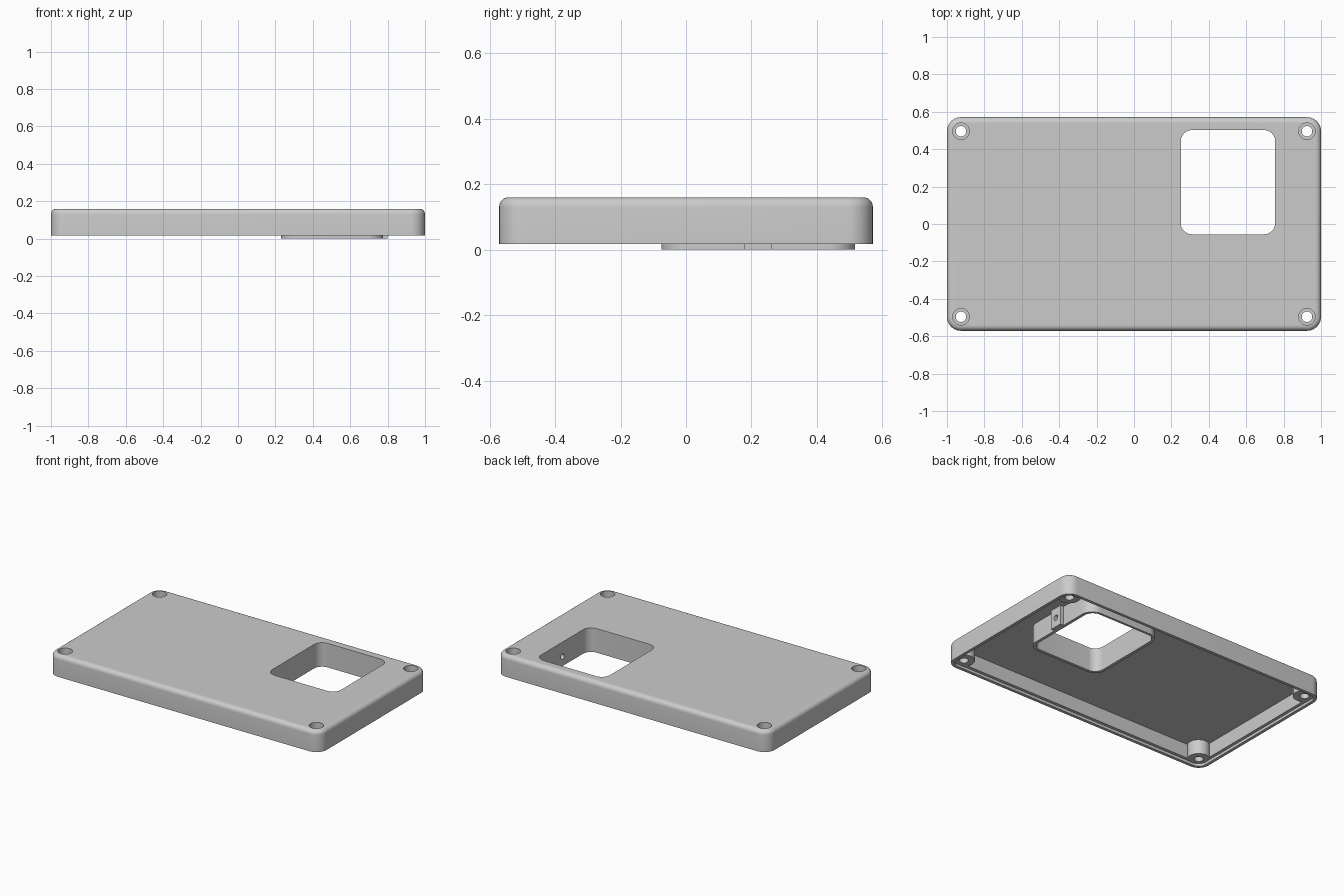
import bpy, bmesh, math
from mathutils import Matrix

if "Cube" in bpy.data.objects:
    bpy.data.objects.remove(bpy.data.objects["Cube"], do_unlink=True)

grey = bpy.data.materials.new("plain_grey")
grey.use_nodes = True
COLOUR = (0.6, 0.6, 0.6, 1)
grey.diffuse_color = COLOUR
grey.node_tree.nodes["Principled BSDF"].inputs["Base Color"].default_value = COLOUR

RIM, STEP, CEILING, TOP = 0.017, 0.035, 0.13, 0.16
HALF_X, HALF_Y, CORNER = 1.0, 0.571, 0.075


def finish(name, bm):
    bmesh.ops.recalc_face_normals(bm, faces=bm.faces)
    mesh = bpy.data.meshes.new(name)
    bm.to_mesh(mesh)
    bm.free()
    mesh.materials.append(grey)
    obj = bpy.data.objects.new(name, mesh)
    bpy.context.collection.objects.link(obj)
    return obj


def loft(name, rings):
    """Closed solid through rings of points, capped at both ends."""
    bm = bmesh.new()
    rings = [[bm.verts.new(p) for p in ring] for ring in rings]
    n = len(rings[0])
    for low, high in zip(rings, rings[1:]):
        for i in range(n):
            j = (i + 1) % n
            bm.faces.new((low[i], low[j], high[j], high[i]))
    bm.faces.new(rings[0])
    bm.faces.new(rings[-1])
    return finish(name, bm)


def rounded_block(name, x0, x1, y0, y1, radius, levels, steps=10):
    """Rounded rectangle lofted through (height, inset) levels."""
    corners = ((x1 - radius, y1 - radius), (x0 + radius, y1 - radius),
               (x0 + radius, y0 + radius), (x1 - radius, y0 + radius))
    rings = []
    for z, inset in levels:
        ring = []
        for quarter, (cx, cy) in enumerate(corners):
            for i in range(steps + 1):
                a = (quarter + i / steps) * math.pi / 2
                ring.append((cx + (radius - inset) * math.cos(a),
                             cy + (radius - inset) * math.sin(a), z))
        rings.append(ring)
    return loft(name, rings)


def turned(name, x, y, levels, sides=40):
    """Round solid through (height, radius) levels."""
    angles = [math.tau * i / sides for i in range(sides)]
    return loft(name, [[(x + r * math.cos(a), y + r * math.sin(a), z) for a in angles]
                       for z, r in levels])


def combine(target, tool, operation):
    mod = target.modifiers.new(tool.name, "BOOLEAN")
    mod.object, mod.operation, mod.solver = tool, operation, "MANIFOLD"
    bpy.context.view_layer.objects.active = target
    bpy.ops.object.modifier_apply(modifier=mod.name)
    bpy.data.objects.remove(tool, do_unlink=True)


# Hollow shell: ceiling, inner wall, stepped lip, rim, outer wall, rounded top edge
fillet = 0.029
levels = [(CEILING, 0.04), (STEP, 0.04), (STEP, 0.02), (RIM, 0.02), (RIM, 0)]
for i in range(7):
    a = i / 6 * math.pi / 2
    levels.append((TOP - fillet + fillet * math.sin(a), fillet * (1 - math.cos(a))))
shell = rounded_block("cover_shell", -HALF_X, HALF_X, -HALF_Y, HALF_Y, CORNER, levels)

# Corner screw posts with counterbored holes
for sx in (-1, 1):
    for sy in (-1, 1):
        x, y = sx * (HALF_X - CORNER), sy * (HALF_Y - CORNER)
        combine(shell, turned("post", x, y, [(0.034, 0.069), (0.138, 0.069)]), "UNION")
        combine(shell, turned("screw_hole", x, y, [(-0.1, 0.028), (0.08, 0.028),
                                                   (0.08, 0.044), (0.3, 0.044)]), "DIFFERENCE")

# Window frame hanging below the top plate, with a side block
frame = rounded_block("window_frame", 0.23, 0.775, -0.075, 0.517, 0.08, [(0, 0), (CEILING, 0)])
bm = bmesh.new()
bmesh.ops.create_cube(bm, size=1, matrix=Matrix.Translation((0.77, 0.22, CEILING / 2))
                      @ Matrix.Diagonal((0.06, 0.086, CEILING, 1)))
combine(frame, finish("side_block", bm), "UNION")

# Window opening through frame and top plate
for part in (frame, shell):
    opening = rounded_block("opening", 0.25, 0.755, -0.055, 0.502, 0.06, [(-0.1, 0), (0.3, 0)])
    combine(part, opening, "DIFFERENCE")

# Small cross hole through the side block
bm = bmesh.new()
bmesh.ops.create_cone(bm, cap_ends=True, segments=24, radius1=0.018, radius2=0.018, depth=0.15,
                      matrix=Matrix.Translation((0.78, 0.22, 0.063)) @ Matrix.Rotation(math.pi / 2, 4, "Y"))
combine(frame, finish("cross_hole", bm), "DIFFERENCE")

# Smooth curves, crisp edges
for obj in (shell, frame):
    bpy.ops.object.select_all(action="DESELECT")
    obj.select_set(True)
    bpy.context.view_layer.objects.active = obj
    bpy.ops.object.shade_smooth_by_angle(angle=math.radians(30))
